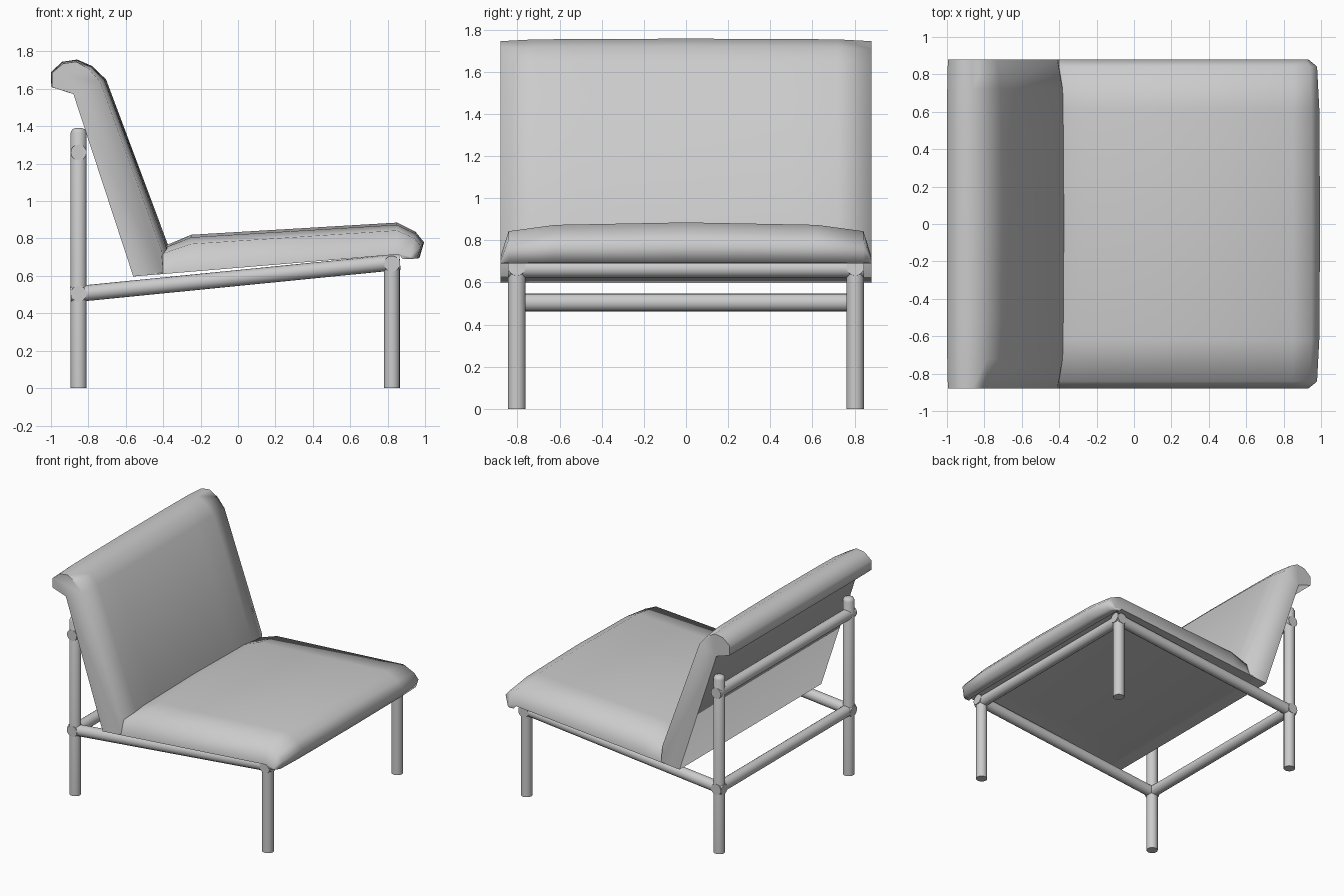
import bpy, bmesh, math
from mathutils import Vector

cube = bpy.data.objects.get("Cube")
if cube:
    bpy.data.objects.remove(cube, do_unlink=True)

grey = bpy.data.materials.new("plain grey")
grey.use_nodes = True
colour = (0.6, 0.6, 0.6, 1)
grey.diffuse_color = colour
grey.node_tree.nodes["Principled BSDF"].inputs["Base Color"].default_value = colour

R = 0.0425            # tube radius
SIDE = 0.803          # leg distance from the middle
BACK, FRONT = -0.852, 0.823


def finish(name, bm, angle):
    bmesh.ops.recalc_face_normals(bm, faces=bm.faces)
    mesh = bpy.data.meshes.new(name)
    bm.to_mesh(mesh)
    bm.free()
    mesh.materials.append(grey)
    obj = bpy.data.objects.new(name, mesh)
    bpy.context.collection.objects.link(obj)
    bpy.ops.object.select_all(action='DESELECT')
    obj.select_set(True)
    bpy.context.view_layer.objects.active = obj
    bpy.ops.object.shade_smooth_by_angle(angle=math.radians(angle))
    return obj


def tube(name, a, b, domed=False):
    a, b = Vector(a), Vector(b)
    axis = b - a
    turn = axis.to_track_quat('Z', 'Y')
    rings = [(0, R), (axis.length, R)]
    if domed:
        rings[1:] = [(axis.length - 0.025, R), (axis.length - 0.006, R * 0.8),
                     (axis.length, R * 0.45)]
    bm = bmesh.new()
    n = 16
    loops = []
    for h, r in rings:
        loops.append([bm.verts.new(a + turn @ Vector((
            r * math.cos(math.tau * i / n), r * math.sin(math.tau * i / n), h)))
            for i in range(n)])
    for lo, hi in zip(loops, loops[1:]):
        for i in range(n):
            bm.faces.new((lo[i], lo[i - 1], hi[i - 1], hi[i]))
    bm.faces.new(loops[0])
    bm.faces.new(loops[-1])
    return finish(name, bm, 50)


def cushion(name, full, edge, stations, angle):
    """Loft a side profile across the width, blending edge into full."""
    stations = [(-y, k) for y, k in stations] + [s for s in reversed(stations) if s[0] > 0]
    bm = bmesh.new()
    loops = []
    for y, k in stations:
        loops.append([bm.verts.new((ex + (fx - ex) * k, y, ez + (fz - ez) * k))
                      for (fx, fz), (ex, ez) in zip(full, edge)])
    for lo, hi in zip(loops, loops[1:]):
        for i in range(len(full)):
            bm.faces.new((lo[i], lo[i - 1], hi[i - 1], hi[i]))
    bm.faces.new(loops[0])
    bm.faces.new(loops[-1])
    return finish(name, bm, angle)


# Frame: legs and sloping side rails
for side, s in (("left", 1), ("right", -1)):
    y = s * SIDE
    tube(f"front_leg_{side}", (FRONT, y, 0), (FRONT, y, 0.69))
    tube(f"back_post_{side}", (BACK, y, 0), (BACK, y, 1.39), domed=True)
    tube(f"side_rail_{side}", (BACK - R, y, 0.5), (FRONT + R, y, 0.675))

# Frame: cross rails
for name, x, z in (("front_rail", FRONT, 0.665), ("back_rail", BACK, 0.505),
                   ("upper_back_rail", BACK, 1.26)):
    tube(name, (x, -SIDE - R, z), (x, SIDE + R, z))

# Seat cushion: crowned top falling to a thin lower edge at the sides
seat_full = [(-0.46, 0.605), (0.87, 0.72), (0.9, 0.69), (0.97, 0.695), (0.995, 0.78),
             (0.95, 0.835), (0.85, 0.885), (-0.25, 0.82), (-0.37, 0.77), (-0.46, 0.72)]
seat_edge = [(-0.46, 0.605), (0.86, 0.715), (0.88, 0.69), (0.92, 0.69), (0.93, 0.695),
             (0.92, 0.70), (0.85, 0.718), (-0.25, 0.625), (-0.37, 0.615), (-0.46, 0.607)]
cushion("seat_cushion", seat_full, seat_edge,
        [(0.88, 0.03), (0.842, 0.75), (0.62, 0.93), (0, 1)], 80)

# Back cushion: leaning slab with a rolled top and softly crowned front
back_full = [(-0.56, 0.597), (-0.36, 0.614), (-0.37, 0.755), (-0.705, 1.65), (-0.78, 1.722),
             (-0.86, 1.757), (-0.94, 1.745), (-1.0, 1.69), (-0.998, 1.61), (-0.88, 1.572)]
back_edge = [(-0.56, 0.597), (-0.40, 0.611), (-0.41, 0.74), (-0.735, 1.635), (-0.795, 1.705),
             (-0.865, 1.745), (-0.935, 1.735), (-0.995, 1.685), (-0.995, 1.61), (-0.88, 1.572)]
cushion("back_cushion", back_full, back_edge,
        [(0.88, 0), (0.72, 0.7), (0.5, 0.85), (0, 1)], 85)
